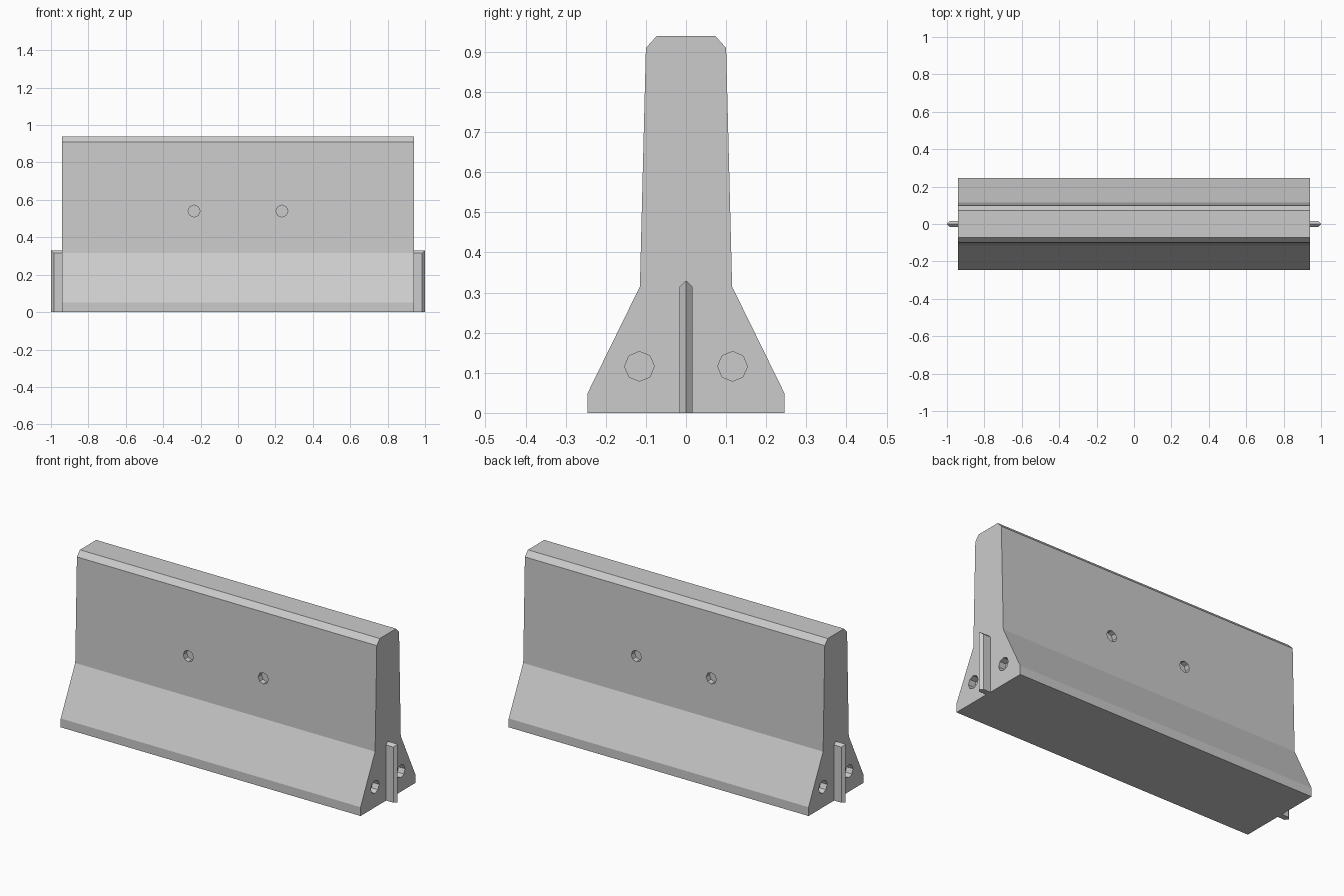
import bpy, bmesh
from math import pi
from mathutils import Matrix

if "Cube" in bpy.data.objects:
    bpy.data.objects.remove(bpy.data.objects["Cube"])


def make_object(name, bm):
    bmesh.ops.recalc_face_normals(bm, faces=bm.faces[:])
    mesh = bpy.data.meshes.new(name)
    bm.to_mesh(mesh)
    bm.free()
    obj = bpy.data.objects.new(name, mesh)
    bpy.context.collection.objects.link(obj)
    return obj


def prism(profile, x0, x1):
    """Extrude a (y, z) outline along x."""
    bm = bmesh.new()
    face = bm.faces.new([bm.verts.new((x0, y, z)) for y, z in profile])
    ext = bmesh.ops.extrude_face_region(bm, geom=[face], use_keep_orig=True)
    moved = [v for v in ext["geom"] if isinstance(v, bmesh.types.BMVert)]
    bmesh.ops.translate(bm, vec=(x1 - x0, 0, 0), verts=moved)
    return bm


def add_drill(bm, centre, radius, depth, axis, sides):
    """Cylinder centred on the surface, cutting in by depth."""
    rot = Matrix.Rotation(pi / 2, 4, "Y" if axis == "X" else "X")
    bmesh.ops.create_cone(bm, cap_ends=True, segments=sides, radius1=radius,
                          radius2=radius, depth=2 * depth,
                          matrix=Matrix.Translation(centre) @ rot)


# Concrete body
half = [(0.245, 0), (0.245, 0.05), (0.115, 0.315), (0.1, 0.91), (0.073, 0.94)]
outline = half + [(-y, z) for y, z in reversed(half)]
body = make_object("barrier_body", prism(outline, -0.94, 0.94))

# Recessed holes: two in each end, two in each long face
drills = bmesh.new()
for sx in (-1, 1):
    for sy in (-1, 1):
        add_drill(drills, (sx * 0.94, sy * 0.116, 0.116), 0.037, 0.04, "X", 8)
        add_drill(drills, (sx * 0.235, sy * 0.109, 0.54), 0.032, 0.03, "Y", 8)
cutter = make_object("hole_cutter", drills)
cutter.hide_render = True
cutter.hide_set(True)
cut = body.modifiers.new("holes", "BOOLEAN")
cut.operation = "DIFFERENCE"
cut.solver = "EXACT"
cut.object = cutter

# Pointed end keys: one half, mirrored to both sides and both ends
bm = prism([(0, 0), (0.016, 0), (0.016, 0.315), (0, 0.33)], 0.94, 0.985)
for v in bm.verts:
    if v.co.y == 0 and v.co.x > 0.95:
        v.co.x = 1.0
inner = [f for f in bm.faces if all(v.co.y == 0 for v in f.verts)]
bmesh.ops.delete(bm, geom=inner, context="FACES_ONLY")
key = make_object("end_key", bm)
mirror = key.modifiers.new("mirror", "MIRROR")
mirror.use_axis = (True, True, False)
